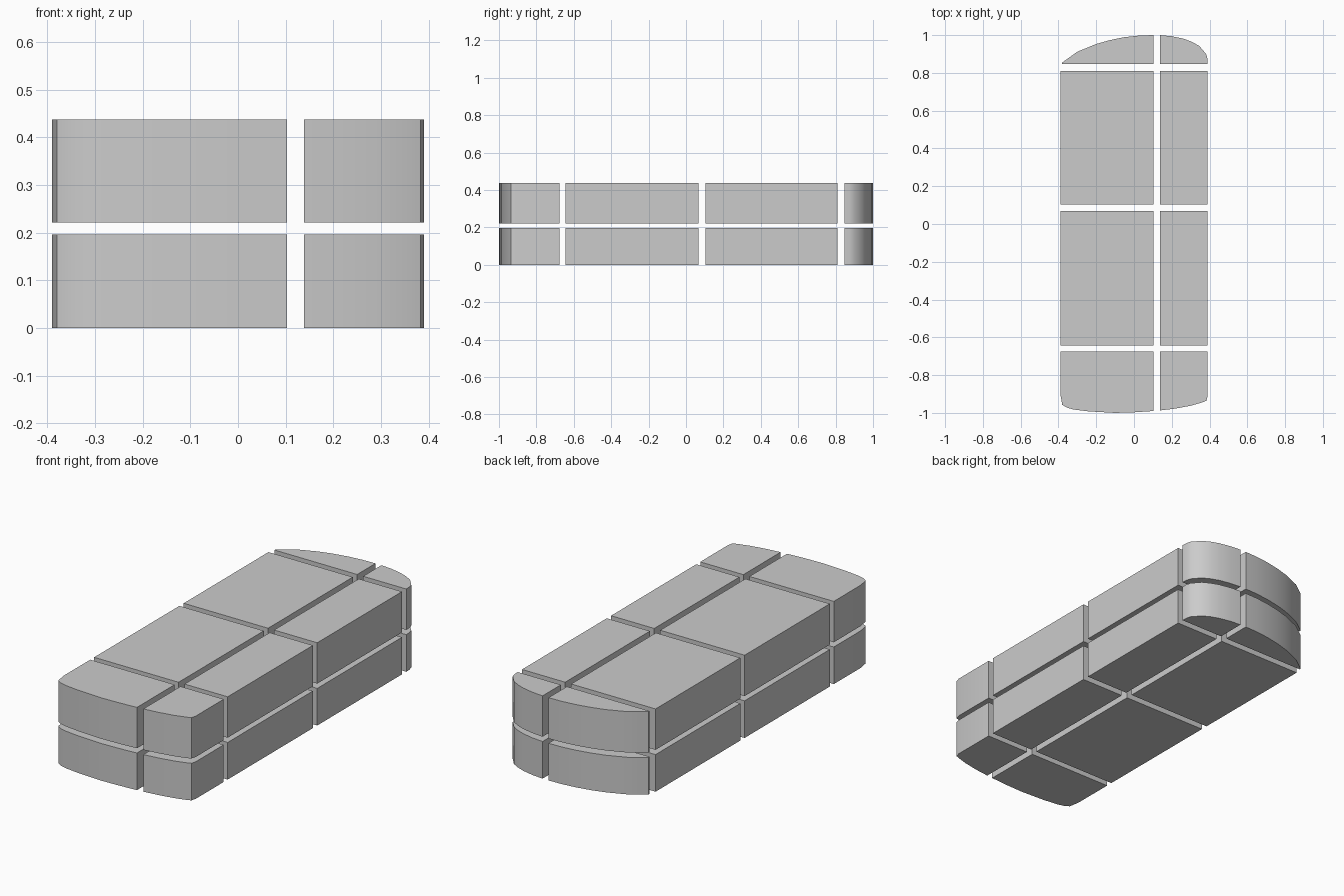
import bpy, bmesh, math

if "Cube" in bpy.data.objects:
    bpy.data.objects.remove(bpy.data.objects["Cube"])

LAYERS = {"lower": (0.0, 0.196), "upper": (0.221, 0.437)}
COLUMNS = {"left": (-0.39, 0.103), "right": (0.138, 0.39)}
ROWS = {"front_middle": (-0.643, 0.068), "back_middle": (0.104, 0.811)}


def prism(name, outline, z0, z1):
    """Extrude a counter-clockwise plan outline into a block."""
    bm = bmesh.new()
    base = bm.faces.new([bm.verts.new((x, y, z0)) for x, y in outline])
    ext = bmesh.ops.extrude_face_region(bm, geom=[base], use_keep_orig=True)
    for v in ext["geom"]:
        if isinstance(v, bmesh.types.BMVert):
            v.co.z = z1
    bmesh.ops.recalc_face_normals(bm, faces=bm.faces[:])
    mesh = bpy.data.meshes.new(name)
    bm.to_mesh(mesh)
    bm.free()
    obj = bpy.data.objects.new(name, mesh)
    bpy.context.collection.objects.link(obj)
    return obj


# Plan outlines of the rounded end blocks
outlines = {
    "left_front_end": [(-0.39, -0.676), (-0.39, -0.90), (-0.38, -0.957), (-0.355, -0.972),
                       (-0.32, -0.982), (-0.24, -0.992), (-0.1, -1.0), (0.0, -0.997),
                       (0.103, -0.99)] + [(0.103, -0.676)],
    "right_front_end": [(0.138, -0.676), (0.138, -0.987), (0.22, -0.977), (0.3, -0.962),
                        (0.36, -0.945), (0.383, -0.936), (0.39, -0.91), (0.39, -0.676)],
    "left_back_end": [(-0.38, 0.847), (0.103, 0.847), (0.103, 1.0), (0.03, 0.998),
                      (-0.05, 0.989), (-0.13, 0.973), (-0.2, 0.953), (-0.3, 0.912),
                      (-0.345, 0.88), (-0.38, 0.855)],
    "right_back_end": [(0.138, 0.847), (0.39, 0.847), (0.389, 0.875), (0.382, 0.9),
                       (0.345, 0.943), (0.305, 0.965), (0.262, 0.981), (0.2, 0.994),
                       (0.138, 1.0)],
}

# Rectangular middle blocks
for col, (x0, x1) in COLUMNS.items():
    for row, (y0, y1) in ROWS.items():
        outlines[f"{col}_{row}"] = [(x0, y0), (x1, y0), (x1, y1), (x0, y1)]

# Two stacked layers of blocks
blocks = [prism(f"{layer}_{name}_block", pts, z0, z1)
          for layer, (z0, z1) in LAYERS.items() for name, pts in outlines.items()]

for b in blocks:
    b.select_set(True)
bpy.context.view_layer.objects.active = blocks[0]
bpy.ops.object.shade_smooth_by_angle(angle=math.radians(40))
